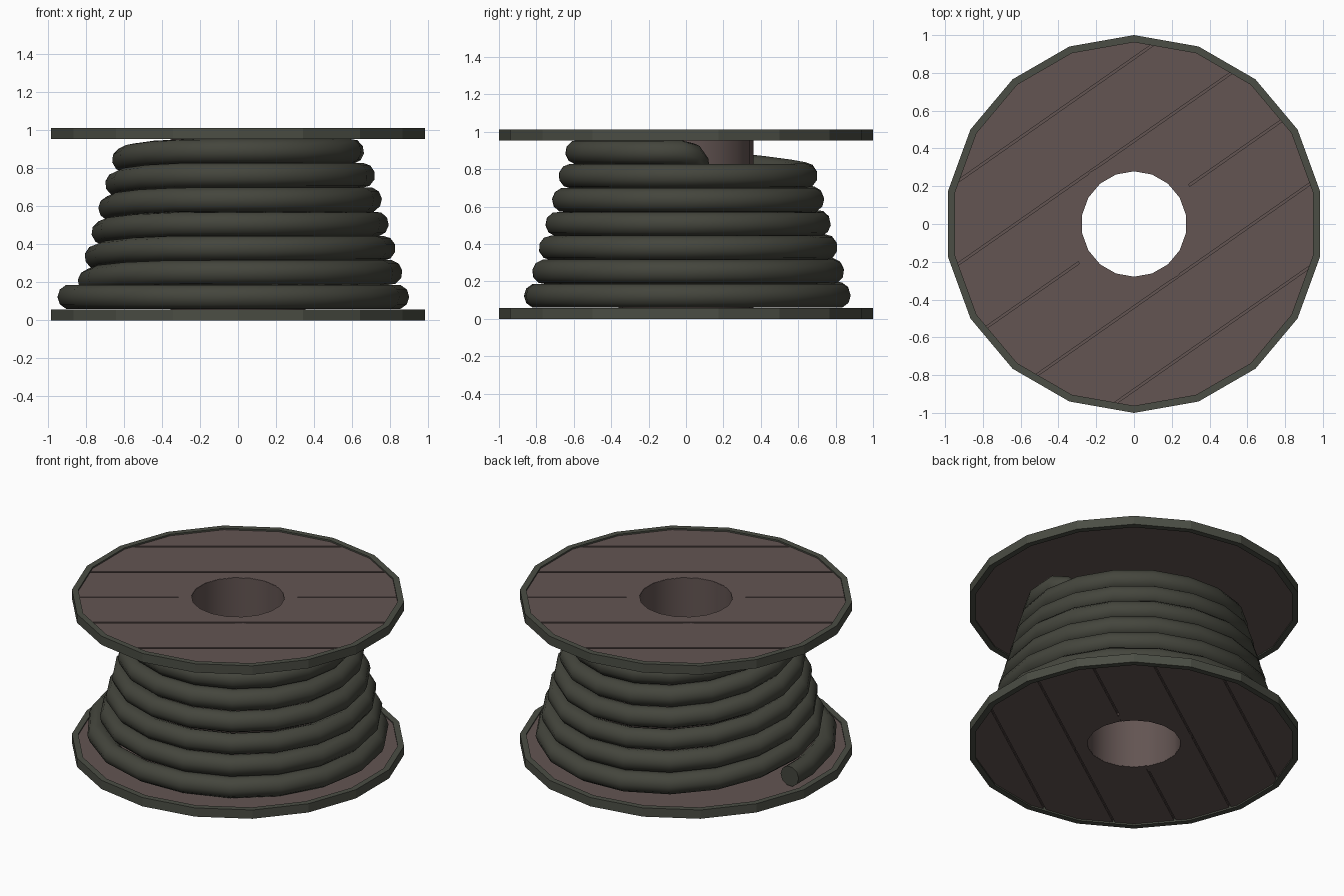
import bpy, bmesh
from math import sin, cos, pi, radians, floor
from mathutils import Vector

if "Cube" in bpy.data.objects:
    bpy.data.objects.remove(bpy.data.objects["Cube"])

SIDES = 18
HEIGHT = 1.012
ANG = radians(35)          # direction the boards run in
TUBE = 0.066


def material(name, rgb):
    m = bpy.data.materials.new(name)
    m.diffuse_color = (*rgb, 1)
    m.use_nodes = True
    m.node_tree.nodes["Principled BSDF"].inputs["Base Color"].default_value = m.diffuse_color
    return m


metal = material("rim_paint", (0.07, 0.075, 0.058))
rubber = material("cable_rubber", (0.058, 0.06, 0.046))
wood = material("dark_wood", (0.125, 0.09, 0.085))


def lathe(bm, profile):
    """Revolve a closed (r, z) profile into a ring with a vertex on +y."""
    rings = []
    for i in range(SIDES):
        a = pi / 2 + 2 * pi * i / SIDES
        rings.append([bm.verts.new((r * cos(a), r * sin(a), z)) for r, z in profile])
    n = len(profile)
    for i in range(SIDES):
        p, q = rings[i], rings[(i + 1) % SIDES]
        for j in range(n):
            k = (j + 1) % n
            bm.faces.new((p[j], q[j], q[k], p[k]))
    bmesh.ops.recalc_face_normals(bm, faces=bm.faces)


def box_profile(r0, r1, z0, z1):
    return [(r0, z0), (r1, z0), (r1, z1), (r0, z1)]


def finish(bm, name, mat, flip=False, smooth=False):
    if flip:  # mirror to the top of the reel
        for v in bm.verts:
            v.co.z = HEIGHT - v.co.z
    bmesh.ops.recalc_face_normals(bm, faces=bm.faces)
    me = bpy.data.meshes.new(name)
    bm.to_mesh(me)
    bm.free()
    me.materials.append(mat)
    ob = bpy.data.objects.new(name, me)
    bpy.context.collection.objects.link(ob)
    if smooth:
        smooth_object(ob)
    return ob


def smooth_object(ob):
    bpy.ops.object.select_all(action='DESELECT')
    ob.select_set(True)
    bpy.context.view_layer.objects.active = ob
    bpy.ops.object.shade_smooth_by_angle(angle=radians(50))


def planks(bm):
    """Recessed boards: slice an annulus into strips with narrow gaps."""
    normal = Vector((-sin(ANG), cos(ANG), 0))
    edges = [-1.1, -0.72, -0.36, 0, 0.36, 0.72, 1.1]
    for lo, hi in zip(edges, edges[1:]):
        strip = bmesh.new()
        lathe(strip, box_profile(0.28, 0.968, 0.01, 0.026))
        for d, s in ((lo + 0.006, -1), (hi - 0.006, 1)):
            cut = bmesh.ops.bisect_plane(
                strip, geom=strip.verts[:] + strip.edges[:] + strip.faces[:],
                plane_co=normal * d, plane_no=normal * s, clear_outer=True)
            border = [e for e in cut['geom_cut'] if isinstance(e, bmesh.types.BMEdge)]
            if border:
                bmesh.ops.holes_fill(strip, edges=border, sides=0)
        tmp = bpy.data.meshes.new("strip")
        strip.to_mesh(tmp)
        strip.free()
        bm.from_mesh(tmp)
        bpy.data.meshes.remove(tmp)


# Two end discs: rim, inner plate and outer boards
for label, flip in (("bottom", False), ("top", True)):
    bm = bmesh.new()
    lathe(bm, box_profile(0.962, 1.0, 0, 0.058))
    finish(bm, label + "_rim", metal, flip)
    bm = bmesh.new()
    lathe(bm, box_profile(0.28, 0.966, 0.024, 0.05))
    finish(bm, label + "_plate", wood, flip)
    bm = bmesh.new()
    planks(bm)
    finish(bm, label + "_boards", wood, flip)

# Hollow core
bm = bmesh.new()
lathe(bm, box_profile(0.279, 0.36, 0.012, HEIGHT - 0.012))
finish(bm, "core", wood, smooth=True)


# Cable: stacked loops that step up near the left side and narrow upwards
def cable_point(t):
    n = floor(t + 0.5)
    f = min(max((t - n + 0.3) / 0.5, 0), 1)
    f = f * f * (3 - 2 * f)
    level = max(n - 1 + f, 0) if n else 0
    if n and t - n < 0.5:
        level = n - 1 + f
    r = 0.90 - 0.036 * t - TUBE + 0.07 * max(0, 1 - t / 0.25)
    a = pi + 2 * pi * t
    return (0.02 + r * cos(a), 0.02 + r * sin(a), 0.123 + 0.128 * level)


path = [(-0.885, 0.18, 0.123)]                       # loose lower end
path += [cable_point(i / SIDES) for i in range(int(6.5 * SIDES))]
path += [(0.60, -0.03, 0.89), (0.56, 0.03, 0.875),   # upper end tucks inside
         (0.50, 0.06, 0.83), (0.46, 0.07, 0.74)]

cu = bpy.data.curves.new("cable", 'CURVE')
cu.dimensions = '3D'
cu.bevel_depth = TUBE
cu.bevel_resolution = 3
cu.use_fill_caps = True
sp = cu.splines.new('POLY')
sp.points.add(len(path) - 1)
for p, co in zip(sp.points, path):
    p.co = (*co, 1)
cu.materials.append(rubber)
cable = bpy.data.objects.new("cable", cu)
bpy.context.collection.objects.link(cable)
bpy.ops.object.select_all(action='DESELECT')
cable.select_set(True)
bpy.context.view_layer.objects.active = cable
bpy.ops.object.convert(target='MESH')
smooth_object(bpy.context.view_layer.objects.active)
